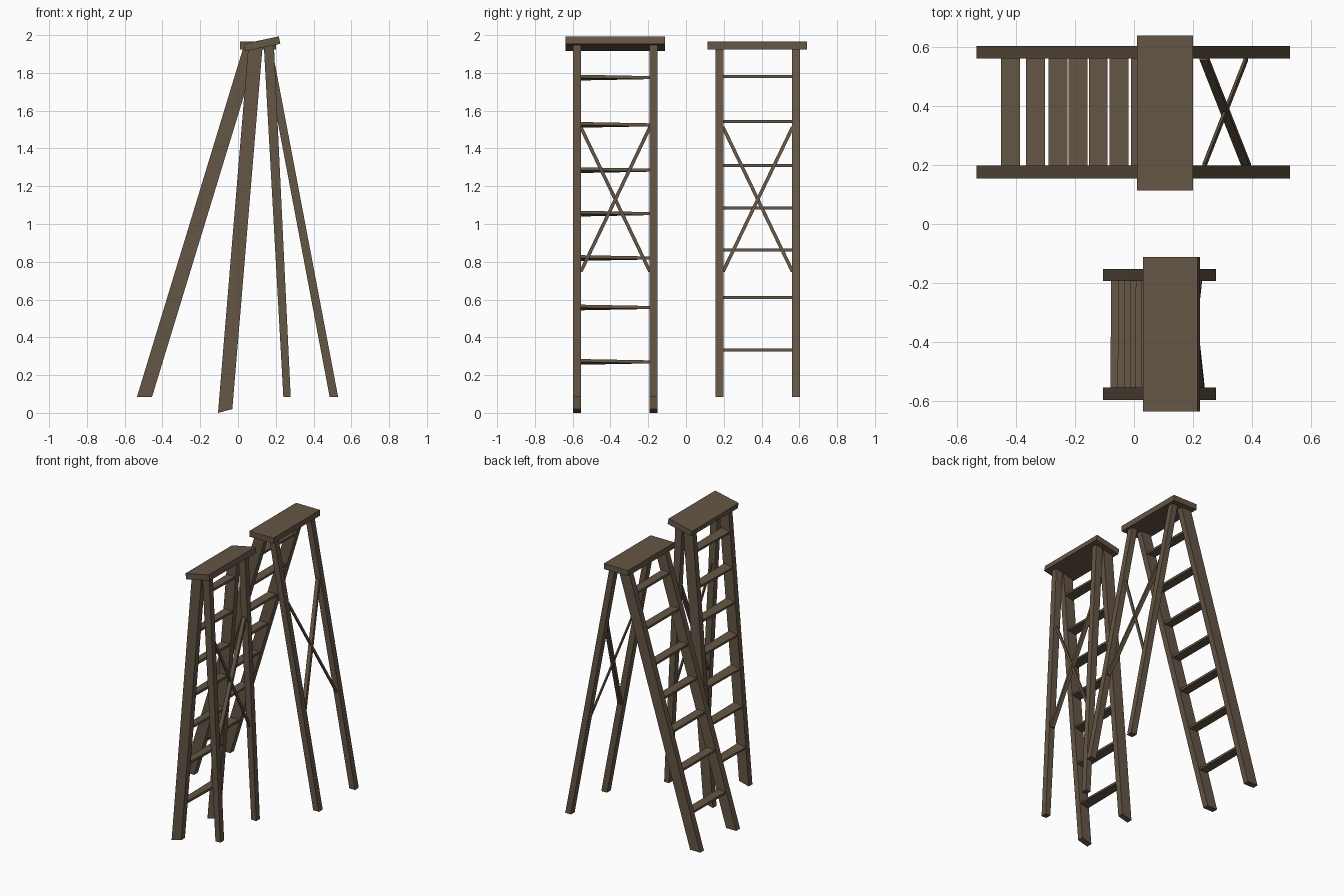
import bpy, bmesh, math
from mathutils import Vector

cube = bpy.data.objects.get("Cube")
if cube:
    bpy.data.objects.remove(cube, do_unlink=True)

wood = bpy.data.materials.new("brown_wood")
wood.use_nodes = True
WOOD = (0.13, 0.093, 0.06, 1)
wood.diffuse_color = WOOD
wood.node_tree.nodes["Principled BSDF"].inputs["Base Color"].default_value = WOOD


def loft(name, start, end):
    """Solid between two matching four-point ends."""
    bm = bmesh.new()
    a = [bm.verts.new(p) for p in start]
    b = [bm.verts.new(p) for p in end]
    bm.faces.new(a)
    bm.faces.new(b[::-1])
    for i in range(4):
        j = (i + 1) % 4
        bm.faces.new((a[i], b[i], b[j], a[j]))
    bmesh.ops.recalc_face_normals(bm, faces=bm.faces)
    mesh = bpy.data.meshes.new(name)
    bm.to_mesh(mesh)
    bm.free()
    mesh.materials.append(wood)
    obj = bpy.data.objects.new(name, mesh)
    bpy.context.collection.objects.link(obj)


def section(x, y, z, width, thick, angle):
    """Rectangle in the xz plane, turned by angle."""
    c, s = math.cos(angle), math.sin(angle)
    corners = ((-1, -1), (1, -1), (1, 1), (-1, 1))
    return [Vector((x + (u * width * c - v * thick * s) / 2, y,
                    z + (u * width * s + v * thick * c) / 2)) for u, v in corners]


def flat_section(x, y, z, dx, dy):
    """Level rectangle used for brace ends."""
    return [(x + u * dx / 2, y + v * dy / 2, z)
            for u, v in ((-1, -1), (1, -1), (1, 1), (-1, 1))]


def prism(name, profile, y0, y1):
    loft(name, [(x, y0, z) for x, z in profile], [(x, y1, z) for x, z in profile])


def mid_x(profile, z):
    """Centre line of a leg at height z."""
    p, q, r, s = [Vector(v) for v in profile]
    low, high = (p + q) / 2, (r + s) / 2
    return low.x + (high.x - low.x) * (z - low.y) / (high.y - low.y)


def ladder(label, stile, rear, sides, cap, cap_y, tilt, rung_z, twist):
    # Climbing stiles and rear legs
    for side, (y0, y1) in zip(("front", "back"), sides):
        prism(f"{label}_{side}_stile", stile, y0, y1)
        prism(f"{label}_{side}_rear_leg", rear, y0, y1)
    inner0, inner1 = sides[0][1] - 0.003, sides[1][0] + 0.003
    # Top board
    loft(f"{label}_top_board", section(cap[0], cap_y[0], cap[1], 0.19, 0.04, tilt),
         section(cap[0], cap_y[1], cap[1], 0.19, 0.04, tilt))
    # Treads, twisted on the tilted ladder
    for i, z in enumerate(rung_z):
        x = mid_x(stile, z)
        loft(f"{label}_tread_{i + 1}", section(x, inner0, z, 0.064, 0.016, twist),
             section(x, inner1, z, 0.064, 0.016, 0))
    # Crossed braces between the rear legs
    low, high = 0.75, 1.52
    for kind, dx, ya, yb in (("wide", 0.028, inner0, inner1), ("thin", 0.01, inner1, inner0)):
        loft(f"{label}_{kind}_brace", flat_section(mid_x(rear, low), ya, low, dx, 0.02),
             flat_section(mid_x(rear, high), yb, high, dx, 0.02))


ladder("open_ladder",
       [(-0.535, 0.09), (-0.455, 0.09), (0.108, 1.935), (0.027, 1.935)],
       [(0.485, 0.09), (0.53, 0.09), (0.18, 1.935), (0.137, 1.935)],
       ((0.155, 0.198), (0.562, 0.604)), (0.105, 1.95), (0.113, 0.64), 0,
       (0.339, 0.616, 0.868, 1.09, 1.315, 1.548, 1.786), 0)

ladder("tilted_ladder",
       [(-0.106, 0.005), (-0.03, 0.025), (0.13, 1.942), (0.053, 1.925)],
       [(0.24, 0.09), (0.279, 0.09), (0.19, 1.953), (0.137, 1.942)],
       ((-0.597, -0.555), (-0.193, -0.152)), (0.127, 1.959), (-0.637, -0.112),
       math.radians(12), (0.275, 0.563, 0.825, 1.06, 1.29, 1.53, 1.78), math.radians(13))

# Rest the lowest foot on the ground
bpy.context.view_layer.update()
objs = [o for o in bpy.context.scene.objects if o.type == 'MESH' and "ladder" in o.name]
lowest = min(v.co.z for o in objs for v in o.data.vertices)
for o in objs:
    o.location.z -= lowest
